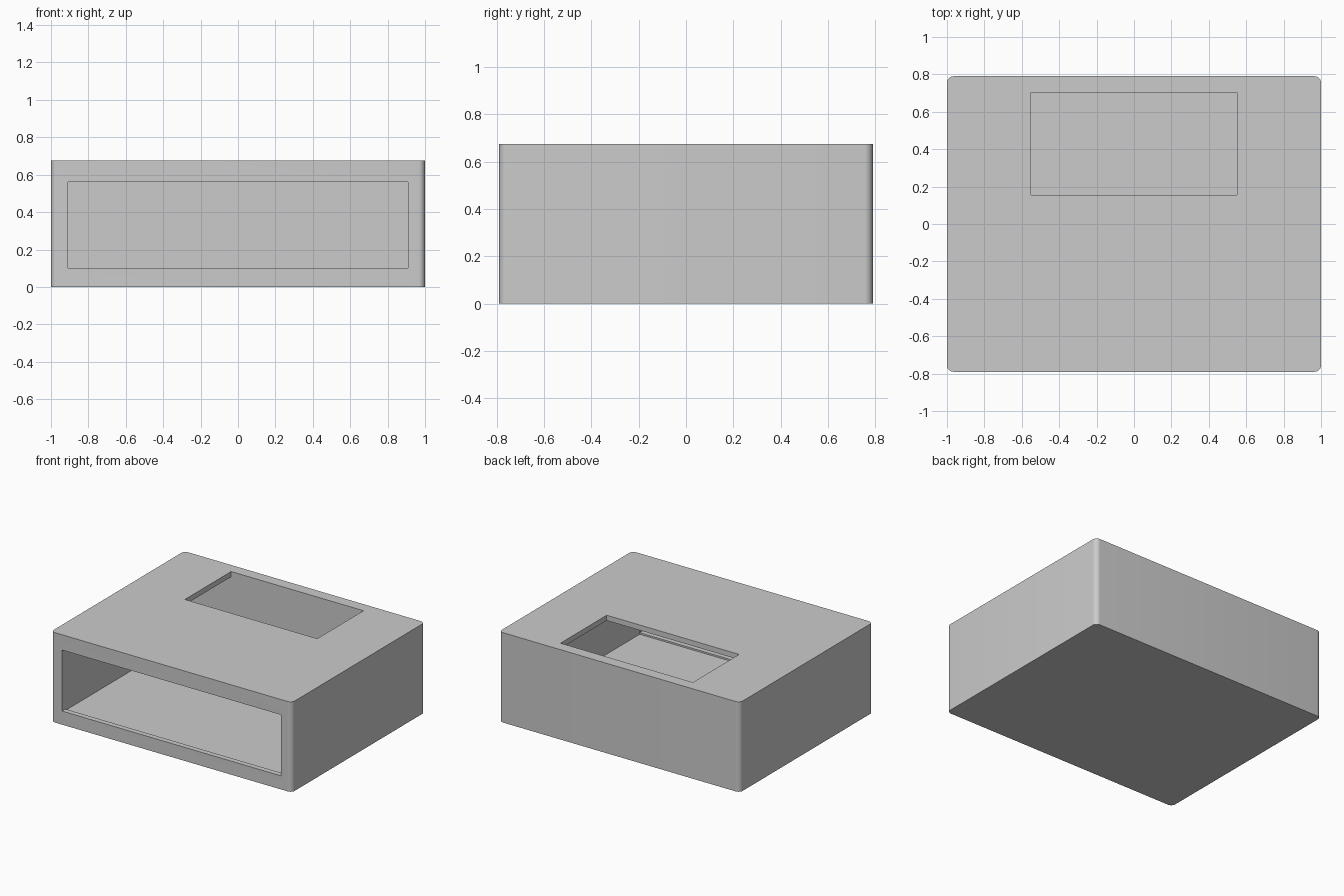
import bpy
import bmesh
import math

default = bpy.data.objects.get("Cube")
if default:
    bpy.data.objects.remove(default, do_unlink=True)

grey = bpy.data.materials.new("plain_grey")
grey.use_nodes = True
colour = (0.6, 0.6, 0.6, 1)
grey.diffuse_color = colour
grey.node_tree.nodes["Principled BSDF"].inputs["Base Color"].default_value = colour

HALF_X, HALF_Y, HEIGHT = 1.0, 0.79, 0.675
WALL, THIN = 0.09, 0.04
BACK = 0.705


def block(name, x, y, z, radius=0):
    """Box between (low, high) limits, with optional rounded upright edges."""
    bm = bmesh.new()
    bmesh.ops.create_cube(bm, size=1)
    for v in bm.verts:
        v.co = [lim[int(c > 0)] for lim, c in zip((x, y, z), v.co)]
    if radius:
        upright = [e for e in bm.edges
                   if abs(e.verts[0].co.z - e.verts[1].co.z) > radius]
        bmesh.ops.bevel(bm, geom=upright, offset=radius, segments=8,
                        profile=0.5, affect='EDGES')
    bmesh.ops.recalc_face_normals(bm, faces=bm.faces)
    mesh = bpy.data.meshes.new(name)
    bm.to_mesh(mesh)
    bm.free()
    obj = bpy.data.objects.new(name, mesh)
    mesh.materials.append(grey)
    bpy.context.collection.objects.link(obj)
    return obj


# Outer shell with rounded upright corners
shell = block("hollow_case", (-HALF_X, HALF_X), (-HALF_Y, HALF_Y),
              (0, HEIGHT), radius=0.035)

# Inner cavity, wide front window and smaller hatch in the lid
cutters = [
    block("cavity_cutter", (WALL - HALF_X, HALF_X - WALL),
          (THIN - HALF_Y, BACK), (WALL, HEIGHT - THIN)),
    block("front_window_cutter", (-0.909, 0.909), (-1, -0.5), (0.102, 0.56)),
    block("lid_hatch_cutter", (-0.55, 0.55), (0.155, BACK - 0.001), (0.5, 1)),
]

bpy.ops.object.select_all(action='DESELECT')
bpy.context.view_layer.objects.active = shell
shell.select_set(True)
for cutter in cutters:
    cutter.hide_render = True
    mod = shell.modifiers.new(cutter.name, 'BOOLEAN')
    mod.operation = 'DIFFERENCE'
    mod.solver = 'EXACT'
    mod.object = cutter
    bpy.ops.object.modifier_apply(modifier=mod.name)
    bpy.data.objects.remove(cutter, do_unlink=True)

bpy.ops.object.shade_smooth_by_angle(angle=math.radians(30))
